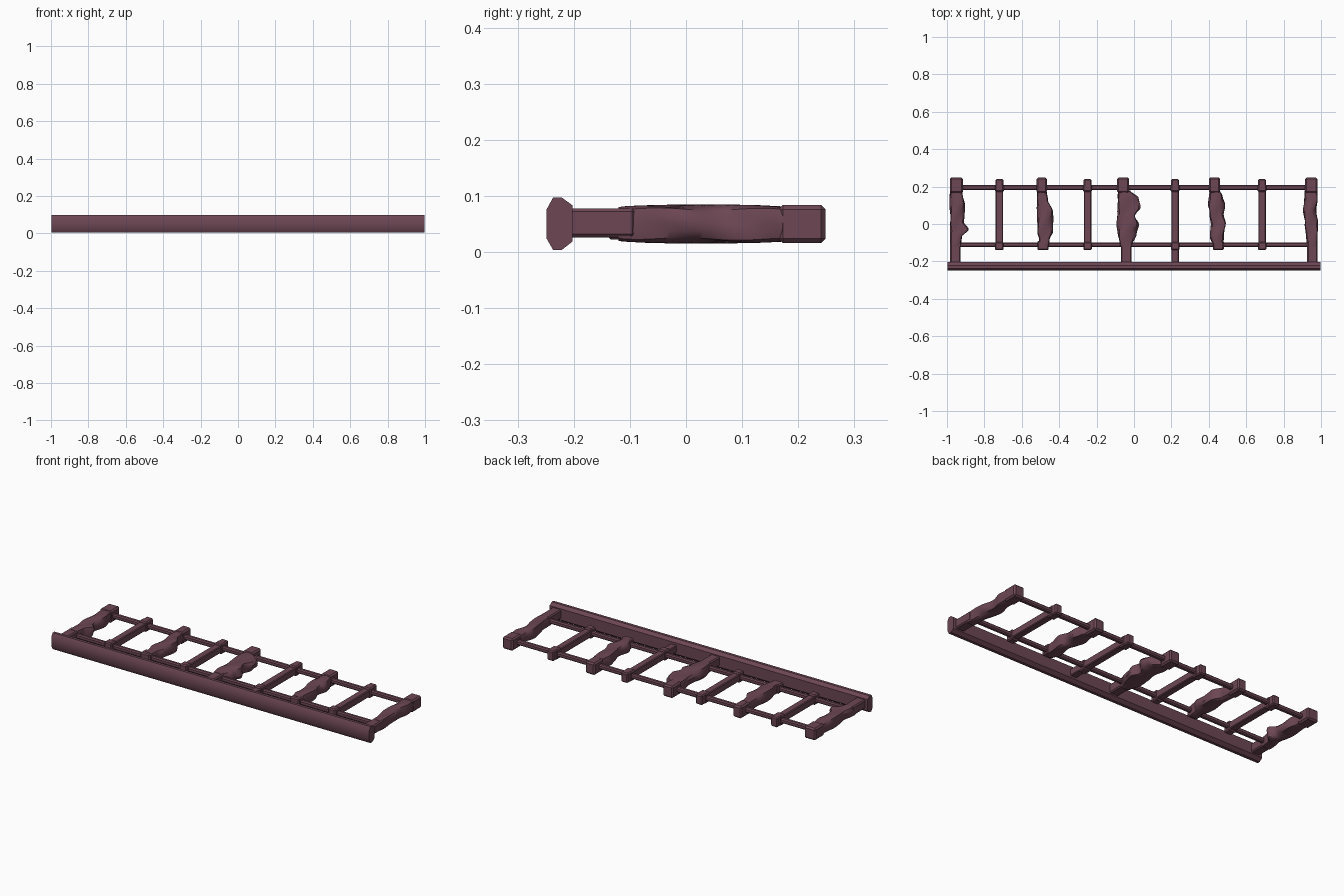
import bpy, bmesh, math

if "Cube" in bpy.data.objects:
    bpy.data.objects.remove(bpy.data.objects["Cube"])

wood = bpy.data.materials.new("plum_wood")
wood.diffuse_color = (0.15, 0.062, 0.088, 1)
wood.use_nodes = True
wood.node_tree.nodes["Principled BSDF"].inputs["Base Color"].default_value = wood.diffuse_color
MID = 0.05  # height of the centre plane


def finish(bm, name, angle=35):
    bmesh.ops.recalc_face_normals(bm, faces=bm.faces)
    me = bpy.data.meshes.new(name)
    bm.to_mesh(me)
    bm.free()
    ob = bpy.data.objects.new(name, me)
    bpy.context.collection.objects.link(ob)
    me.materials.append(wood)
    bpy.ops.object.select_all(action='DESELECT')
    ob.select_set(True)
    bpy.context.view_layer.objects.active = ob
    bpy.ops.object.shade_smooth_by_angle(angle=math.radians(angle))
    return ob


def loft(name, rings, angle=35):
    bm = bmesh.new()
    loops = [[bm.verts.new(p) for p in ring] for ring in rings]
    n = len(loops[0])
    for a, b in zip(loops, loops[1:]):
        for i in range(n):
            j = (i + 1) % n
            bm.faces.new((a[i], a[j], b[j], b[i]))
    bm.faces.new(loops[0])
    bm.faces.new(loops[-1][::-1])
    return finish(bm, name, angle)


def block(name, x0, x1, y0, y1, z0, z1, bevel=0.006):
    bm = bmesh.new()
    bmesh.ops.create_cube(bm, size=1)
    for v in bm.verts:
        v.co = ((x0 + x1) / 2 + v.co.x * (x1 - x0),
                (y0 + y1) / 2 + v.co.y * (y1 - y0),
                (z0 + z1) / 2 + v.co.z * (z1 - z0))
    bmesh.ops.bevel(bm, geom=bm.edges[:], offset=bevel, segments=1, affect='EDGES')
    return finish(bm, name)


def lerp(table, y):
    for a, b in zip(table, table[1:]):
        if a[0] <= y <= b[0]:
            t = (y - a[0]) / (b[0] - a[0])
            t = t * t * (3 - 2 * t)
            return [p + (q - p) * t for p, q in zip(a[1:], b[1:])]
    return table[-1][1:]


def twisted_post(name, table, phase):
    """Carved body: table rows are (y, left x, right x)."""
    rings, steps, sides = [], 40, 16
    y0, y1 = table[0][0], table[-1][0]
    for k in range(steps + 1):
        t = k / steps
        y = y0 + (y1 - y0) * t
        xl, xr = lerp(table, y)
        hx = (xr - xl) / 2
        swell = math.sin(math.pi * t) ** 0.5 if 0 < t < 1 else 0
        hz = 0.030 + 0.005 * swell
        ring = []
        for i in range(sides):
            a = 2 * math.pi * i / sides
            c, s = math.cos(a), math.sin(a)
            # rounded square with spiralling grooves
            r = (c ** 4 + s ** 4) ** -0.25
            r *= 1 - 0.09 * swell * (1 + math.sin(3 * a + 9 * t + phase))
            ring.append(((xl + xr) / 2 + hx * r * c, y, MID + hz * r * s))
        rings.append(ring)
    return loft(name, rings, 40)


# handrail
profile = [(-.249, .025), (-.249, .075), (-.237, .097), (-.221, .097),
           (-.202, .083), (-.202, .019), (-.221, .004), (-.237, .004)]
loft("handrail", [[(x, y, z) for y, z in profile] for x in (-0.998, 0.998)], 30)

# long bars
block("outer_bar", -0.95, 0.95, 0.182, 0.208, 0.037, 0.063)
block("inner_bar", -0.95, 0.95, -0.123, -0.099, 0.037, 0.063)

# slender balusters with collars where the bars cross
for x, foot in ((-0.72, -0.135), (-0.248, -0.135), (0.22, -0.21), (0.685, -0.135)):
    block("slender_baluster", x - .02, x + .02, foot, 0.235, .03, .07, .004)
    block("baluster_collar", x - .024, x + .024, 0.172, 0.213, .022, .078)
    block("baluster_tip", x - .021, x + .021, 0.2, 0.24, .022, .078)
    block("baluster_foot", x - .023, x + .023, -0.14, -0.095, .022, .078)

# carved posts
bodies = {
    "left": [(-.12, -.985, -.925), (-.07, -.985, -.918), (-.03, -.985, -.882),
             (.01, -.985, -.908), (.1, -.987, -.902), (.18, -.985, -.918)],
    "mid_left": [(-.12, -.513, -.455), (-.08, -.508, -.45), (-.04, -.52, -.432),
                 (.07, -.52, -.43), (.13, -.52, -.46), (.18, -.518, -.467)],
    "middle": [(-.12, -.075, -.012), (-.05, -.09, .015), (.0, -.094, .03),
               (.045, -.09, .01), (.09, -.09, .036), (.14, -.092, .025), (.18, -.085, -.02)],
    "mid_right": [(-.12, .423, .475), (-.07, .405, .482), (.0, .41, .493),
                  (.05, .402, .48), (.1, .393, .488), (.15, .4, .475), (.18, .405, .46)],
    "right": [(-.12, .925, .982), (-.05, .918, .983), (.0, .91, .985),
              (.07, .903, .975), (.13, .91, .985), (.18, .912, .98)],
}
heads = {"left": (-.985, -.915), "mid_left": (-.52, -.466), "middle": (-.09, -.026),
         "mid_right": (.4, .46), "right": (.915, .98)}
feet = {"left": (-.983, -.928, -.21), "mid_left": (-.517, -.457, -.14),
        "middle": (-.07, -.014, -.21), "mid_right": (.422, .48, -.14),
        "right": (.926, .982, -.21)}
for n, (part, table) in enumerate(bodies.items()):
    twisted_post(part + "_post_body", table, n * 1.7)
    hx0, hx1 = heads[part]
    block(part + "_post_head", hx0, hx1, 0.165, 0.249, .016, .084, .008)
    fx0, fx1, fy = feet[part]
    block(part + "_post_foot", fx0, fx1, fy, -0.09, .026, .078, .006)
